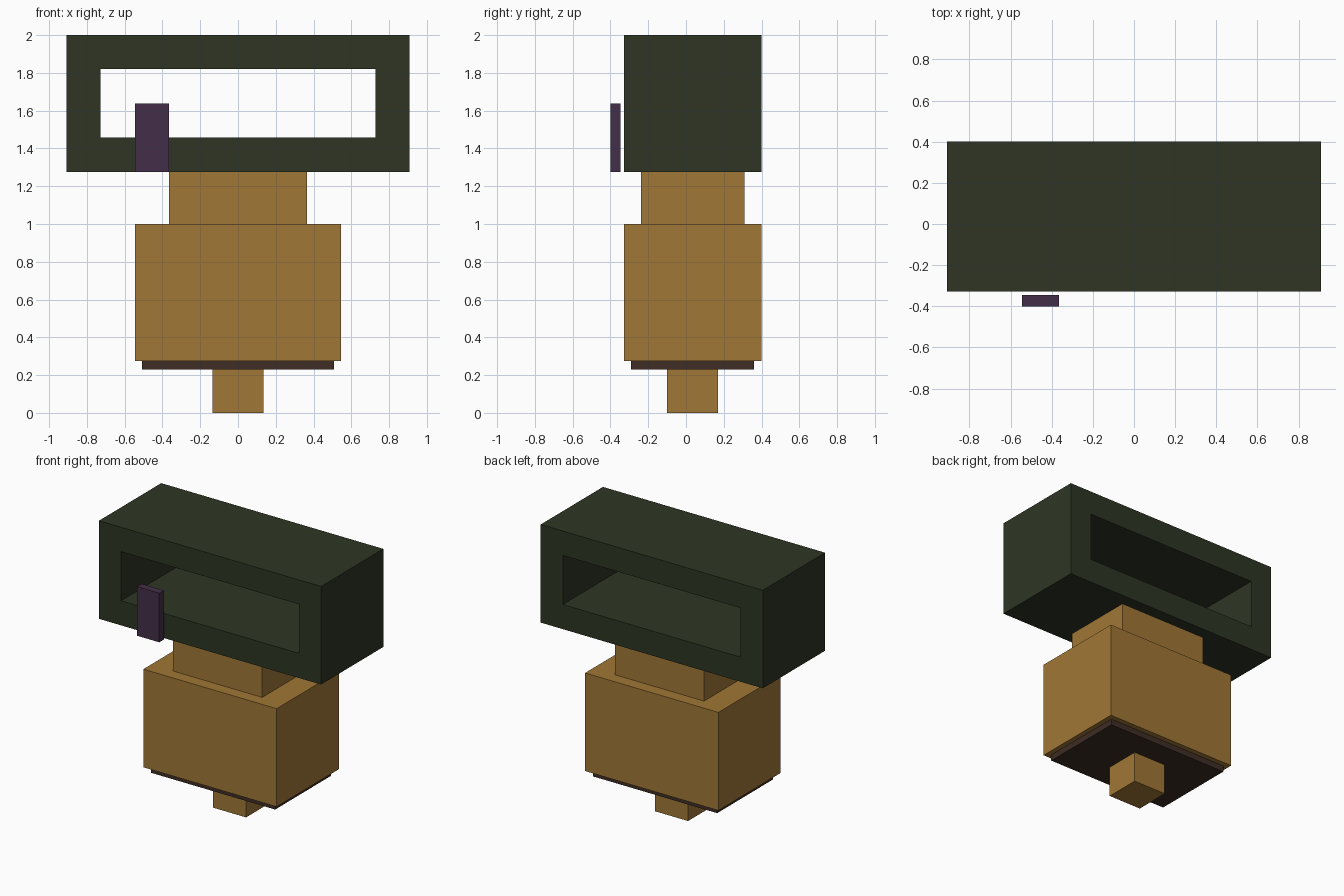
import bpy
import bmesh

cube = bpy.data.objects.get("Cube")
if cube:
    bpy.data.objects.remove(cube, do_unlink=True)


def material(name, rgb):
    """Flat material from 0-255 sRGB values, stored as linear."""
    lin = [((c / 255 + 0.055) / 1.055) ** 2.4 for c in rgb]
    mat = bpy.data.materials.new(name)
    mat.diffuse_color = (*lin, 1)
    mat.use_nodes = True
    mat.node_tree.nodes["Principled BSDF"].inputs["Base Color"].default_value = (*lin, 1)
    return mat


def finish(name, bm, mat):
    bmesh.ops.recalc_face_normals(bm, faces=bm.faces)
    mesh = bpy.data.meshes.new(name)
    bm.to_mesh(mesh)
    bm.free()
    mesh.materials.append(mat)
    obj = bpy.data.objects.new(name, mesh)
    bpy.context.collection.objects.link(obj)
    return obj


def box(name, xs, ys, zs, mat):
    """Box spanning the given (low, high) ranges."""
    bm = bmesh.new()
    bmesh.ops.create_cube(bm, size=1)
    for v in bm.verts:
        for i, (lo, hi) in enumerate((xs, ys, zs)):
            v.co[i] = hi if v.co[i] > 0 else lo
    return finish(name, bm, mat)


def window_frame(name, outer, inner, ys, mat):
    """Rectangular ring (half width, low z, high z) extruded along y."""
    bm = bmesh.new()
    rings = []
    for w, lo, hi in (outer, inner):
        rings.append([bm.verts.new((x, ys[0], z))
                      for x, z in ((-w, lo), (w, lo), (w, hi), (-w, hi))])
    a, b = rings
    faces = [bm.faces.new((a[i], a[(i + 1) % 4], b[(i + 1) % 4], b[i]))
             for i in range(4)]
    ext = bmesh.ops.extrude_face_region(bm, geom=faces, use_keep_orig=True)
    for v in ext["geom"]:
        if isinstance(v, bmesh.types.BMVert):
            v.co.y = ys[1]
    return finish(name, bm, mat)


gold = material("ochre gold", (160, 119, 54))
green = material("dark olive green", (46, 53, 36))
brown = material("dark brown", (62, 45, 36))
purple = material("dull purple", (68, 47, 72))

# Stacked lower parts
box("bottom_peg", (-0.136, 0.136), (-0.10, 0.17), (0, 0.23), gold)
box("base_plate", (-0.507, 0.507), (-0.29, 0.36), (0.23, 0.275), brown)
box("body", (-0.545, 0.545), (-0.327, 0.40), (0.275, 1.0), gold)
box("neck", (-0.364, 0.364), (-0.237, 0.309), (1.0, 1.275), gold)

# Open frame on top, and the tab floating just in front of it
window_frame("top_frame", (0.908, 1.275, 2.0), (0.727, 1.457, 1.82),
             (-0.327, 0.40), green)
box("front_tab", (-0.545, -0.364), (-0.40, -0.346), (1.275, 1.638), purple)
